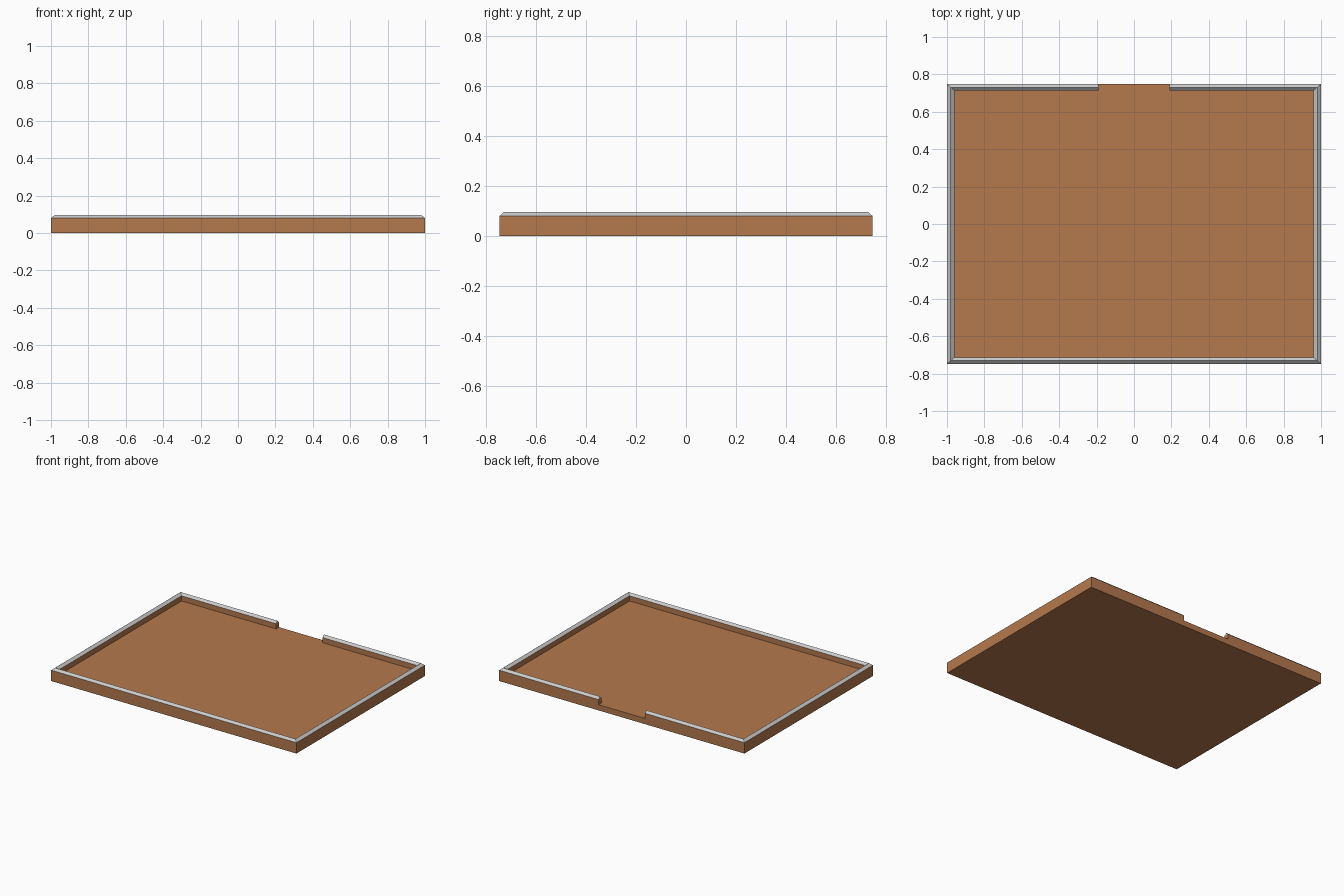
import bpy, bmesh

if "Cube" in bpy.data.objects:
    bpy.data.objects.remove(bpy.data.objects["Cube"])

X, Y = 1.0, 0.748        # outer half sizes
TX, TY = 0.04, 0.034     # wall thickness on the sides / front and back
FLOOR, WALL, TOP = 0.042, 0.08, 0.096
GAP = 0.19               # half width of the opening in the back wall

brown = bpy.data.materials.new("brown")
brown.diffuse_color = (0.46, 0.19, 0.075, 1)
brown.use_nodes = True
brown.node_tree.nodes["Principled BSDF"].inputs["Base Color"].default_value = brown.diffuse_color


def add_object(name, bm, mat=None):
    bmesh.ops.recalc_face_normals(bm, faces=bm.faces)
    mesh = bpy.data.meshes.new(name)
    bm.to_mesh(mesh)
    bm.free()
    if mat:
        mesh.materials.append(mat)
    obj = bpy.data.objects.new(name, mesh)
    bpy.context.collection.objects.link(obj)
    return obj


def sweep_rim(name, profile, mat=None):
    """Sweep (inset fraction, z) points around the border, mitred, open at the back gap."""
    bm = bmesh.new()
    rings = []
    for sx, sy in ((None, 1), (1, 1), (1, -1), (-1, -1), (-1, 1), (None, 1)):
        ring = []
        for t, z in profile:
            if sx is None:
                x = GAP if not rings else -GAP
            else:
                x = sx * (X - t * TX)
            ring.append(bm.verts.new((x, sy * (Y - t * TY), z)))
        rings.append(ring)
    n = len(profile)
    for a, b in zip(rings, rings[1:]):
        for i in range(n):
            j = (i + 1) % n
            bm.faces.new((a[i], a[j], b[j], b[i]))
    bm.faces.new(rings[0])
    bm.faces.new(rings[-1])
    return add_object(name, bm, mat)


# Floor slab
bm = bmesh.new()
bmesh.ops.create_cube(bm, size=1)
for v in bm.verts:
    v.co = (v.co.x * 2 * X, v.co.y * 2 * Y, (v.co.z + 0.5) * FLOOR)
add_object("floor_slab", bm, brown)

# Low wall around the floor
sweep_rim("wall", [(0, FLOOR), (0, WALL), (1, WALL), (1, FLOOR)], brown)

# Ridged grey coping on the wall
sweep_rim("coping", [(0, WALL), (0.5, TOP), (1, WALL)])
